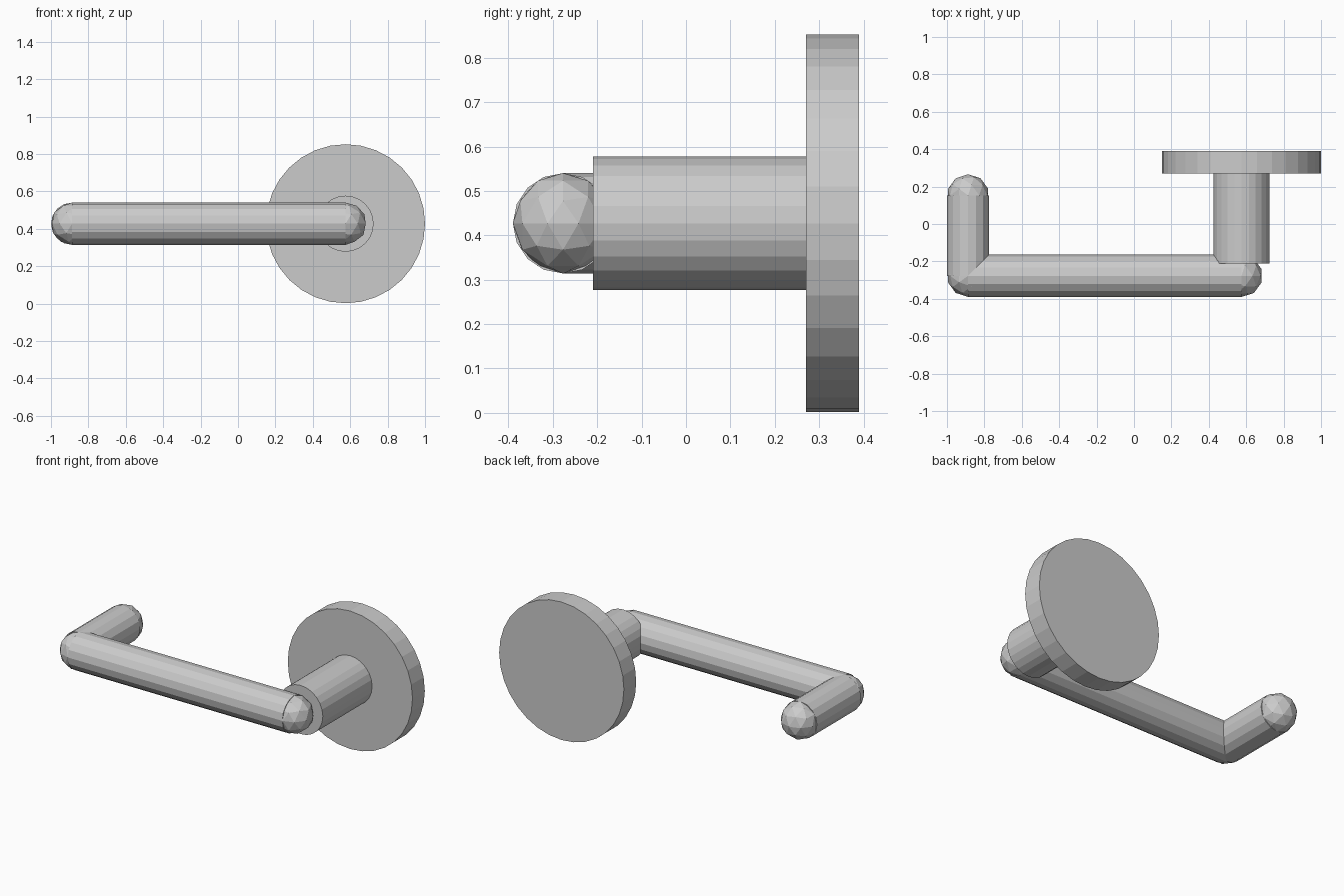
import bpy
from math import radians

if "Cube" in bpy.data.objects:
    bpy.data.objects.remove(bpy.data.objects["Cube"])

AXIS_Z = 0.427   # height of every axis
ROSE_X = 0.575   # centre of rose and neck
GRIP_X = -0.887  # centre of the return
GRIP_Y = -0.277  # centre line of the lever
R = 0.113        # lever radius


def rod(name, radius, sides, start, end, along):
    """Flat-shaded cylinder along x or y between two (x, y) points."""
    mid = [(a + b) / 2 for a, b in zip(start, end)]
    length = abs(end[0] - start[0]) + abs(end[1] - start[1])
    rot = (0, radians(90), 0) if along == "x" else (radians(90), 0, 0)
    bpy.ops.mesh.primitive_cylinder_add(
        vertices=sides, radius=radius, depth=length,
        location=(mid[0], mid[1], AXIS_Z), rotation=rot)
    bpy.context.object.name = name


def ball(name, x, y):
    bpy.ops.mesh.primitive_ico_sphere_add(
        subdivisions=2, radius=R, location=(x, y, AXIS_Z))
    bpy.context.object.name = name


# Wall rose and neck
rod("rose", 0.425, 32, (ROSE_X, 0.27), (ROSE_X, 0.39), "y")
rod("neck", 0.15, 24, (ROSE_X, -0.21), (ROSE_X, 0.27), "y")

# Lever and its return towards the door
rod("lever", R, 16, (GRIP_X, GRIP_Y), (ROSE_X, GRIP_Y), "x")
rod("lever_return", R, 16, (GRIP_X, GRIP_Y), (GRIP_X, 0.153), "y")

# Rounded ends and corner
ball("lever_end", ROSE_X, GRIP_Y)
ball("lever_corner", GRIP_X, GRIP_Y)
ball("return_end", GRIP_X, 0.153)
